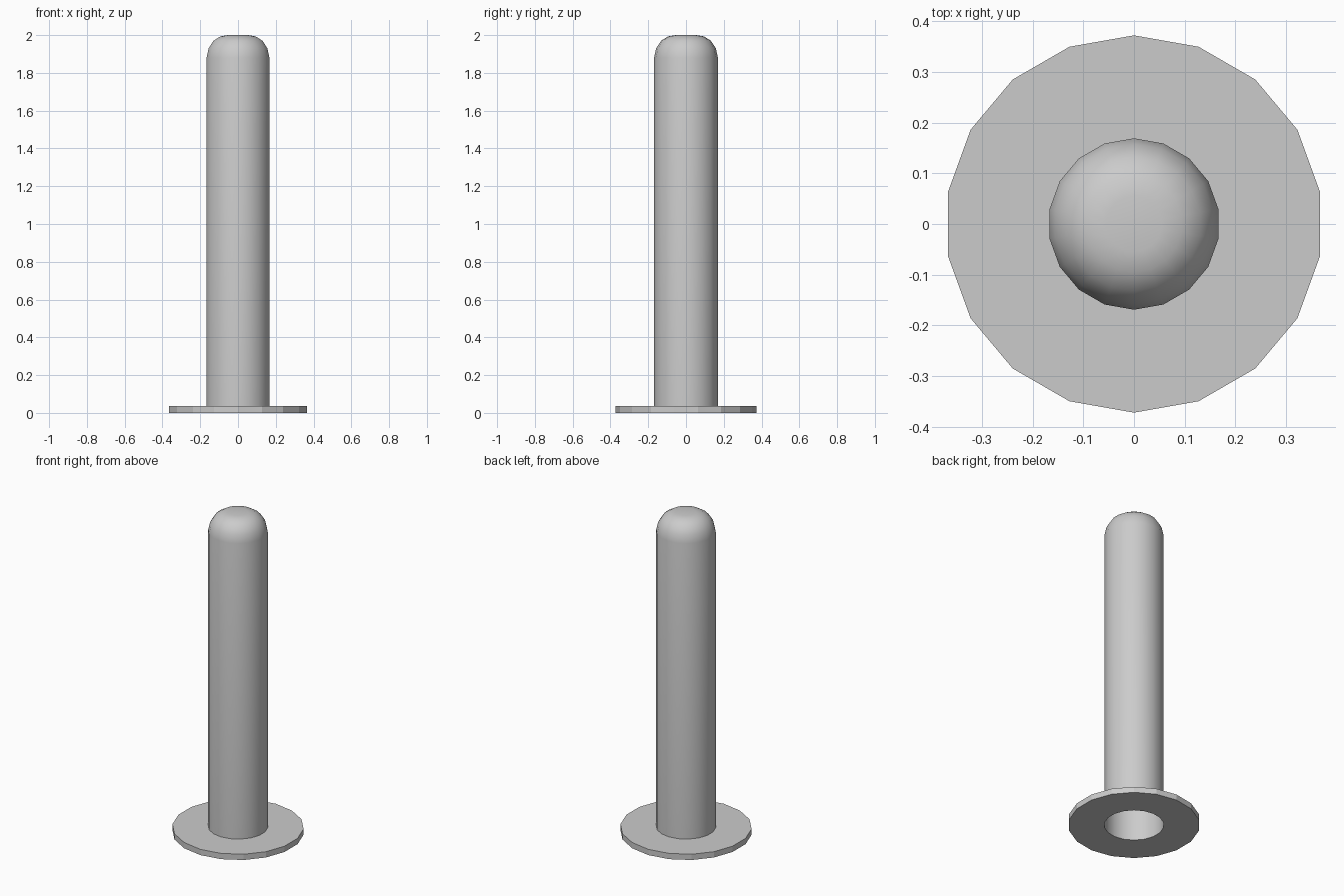
import bpy, bmesh
from math import pi, sin, cos, radians

if "Cube" in bpy.data.objects:
    bpy.data.objects.remove(bpy.data.objects["Cube"])

SIDES = 18


def lathe(name, profile, closed=False, angle=40):
    """Spin (radius, z) points about z; radius 0 makes a pole."""
    bm = bmesh.new()
    rings = []
    for r, z in profile:
        if r == 0:
            rings.append([bm.verts.new((0, 0, z))] * SIDES)
        else:
            rings.append([bm.verts.new((r * cos(pi / 2 + 2 * pi * i / SIDES),
                                        r * sin(pi / 2 + 2 * pi * i / SIDES), z))
                          for i in range(SIDES)])
    pairs = list(zip(rings, rings[1:]))
    if closed:
        pairs.append((rings[-1], rings[0]))
    for a, b in pairs:
        for i in range(SIDES):
            j = (i + 1) % SIDES
            bm.faces.new(dict.fromkeys((a[i], a[j], b[j], b[i])))
    mesh = bpy.data.meshes.new(name)
    bm.to_mesh(mesh)
    bm.free()
    ob = bpy.data.objects.new(name, mesh)
    bpy.context.collection.objects.link(ob)
    bpy.ops.object.select_all(action='DESELECT')
    ob.select_set(True)
    bpy.context.view_layer.objects.active = ob
    bpy.ops.object.shade_smooth_by_angle(angle=radians(angle))
    return ob


R, FLANGE_R, FLANGE_H, TOP = 0.169, 0.372, 0.036, 2.0

# Hollow post, open below, with a rounded top
dome = [(R, 1.88), (0.158, 1.93), (0.132, 1.97), (0.095, 1.993), (0.055, TOP), (0, TOP)]
lathe("post", [(R, 0)] + dome)

# Flat ring-shaped base flange around the post
lathe("base_flange", [(R, 0), (FLANGE_R, 0), (FLANGE_R, FLANGE_H), (R, FLANGE_H)], angle=15)
